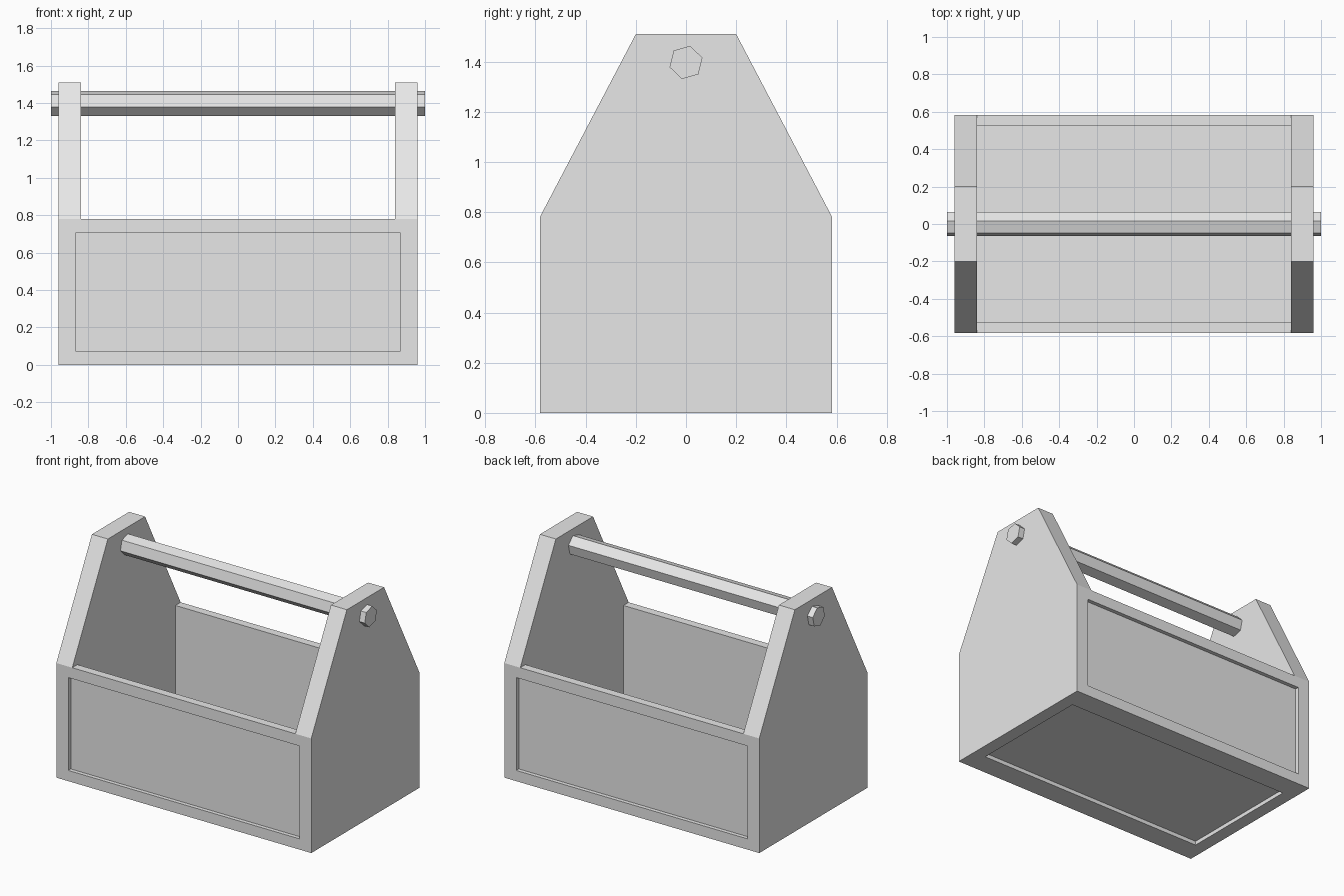
import bpy, bmesh
from math import radians, cos, sin

cube = bpy.data.objects.get("Cube")
if cube:
    bpy.data.objects.remove(cube, do_unlink=True)

# One plain grey finish
grey = bpy.data.materials.new("light_grey")
grey.use_nodes = True
colour = (0.8, 0.8, 0.8, 1)
grey.diffuse_color = colour
grey.node_tree.nodes["Principled BSDF"].inputs["Base Color"].default_value = colour

HALF_X, HALF_Y = 0.96, 0.583
SHOULDER, TOP = 0.78, 1.51
INNER_X, INNER_Y, FLOOR = 0.84, 0.527, 0.07
RECESS = 0.027


def prism(name, profile, half_length):
    """Extrude a (y, z) profile along x."""
    bm = bmesh.new()
    face = bm.faces.new([bm.verts.new((-half_length, y, z)) for y, z in profile])
    extruded = bmesh.ops.extrude_face_region(bm, geom=[face])["geom"]
    verts = [v for v in extruded if isinstance(v, bmesh.types.BMVert)]
    bmesh.ops.translate(bm, verts=verts, vec=(2 * half_length, 0, 0))
    bmesh.ops.recalc_face_normals(bm, faces=bm.faces)
    mesh = bpy.data.meshes.new(name)
    bm.to_mesh(mesh)
    bm.free()
    mesh.materials.append(grey)
    obj = bpy.data.objects.new(name, mesh)
    bpy.context.collection.objects.link(obj)
    return obj


def cut_box(target, half_x, y0, y1, z0, z1):
    """Cut a box, centred on x, out of the target."""
    cutter = prism("cutter", [(y0, z0), (y1, z0), (y1, z1), (y0, z1)], half_x)
    cutter.hide_render = True
    mod = target.modifiers.new("cut", "BOOLEAN")
    mod.operation, mod.solver, mod.object = "DIFFERENCE", "EXACT", cutter
    bpy.context.view_layer.objects.active = target
    bpy.ops.object.modifier_apply(modifier=mod.name)
    bpy.data.objects.remove(cutter, do_unlink=True)


# Tote body with two tall tapered ends
body = prism("tote_body", [(-HALF_Y, 0), (HALF_Y, 0), (HALF_Y, SHOULDER),
                           (0.2, TOP), (-0.2, TOP), (-HALF_Y, SHOULDER)], HALF_X)

# Open space between the ends, then the tray cavity
cut_box(body, INNER_X, -1, 1, SHOULDER, 2)
cut_box(body, INNER_X, -INNER_Y, INNER_Y, FLOOR, 1)

# Recessed panels on front, back and underside
cut_box(body, 0.87, -1, -HALF_Y + RECESS, 0.073, 0.705)
cut_box(body, 0.87, HALF_Y - RECESS, 1, 0.073, 0.705)
cut_box(body, 0.87, -0.43, 0.43, -1, RECESS)

# Six-sided carrying bar, poking through both ends
angles = [radians(16 + 60 * i) for i in range(6)]
prism("carrying_bar", [(0.068 * cos(a), 1.397 + 0.068 * sin(a)) for a in angles], 1)
